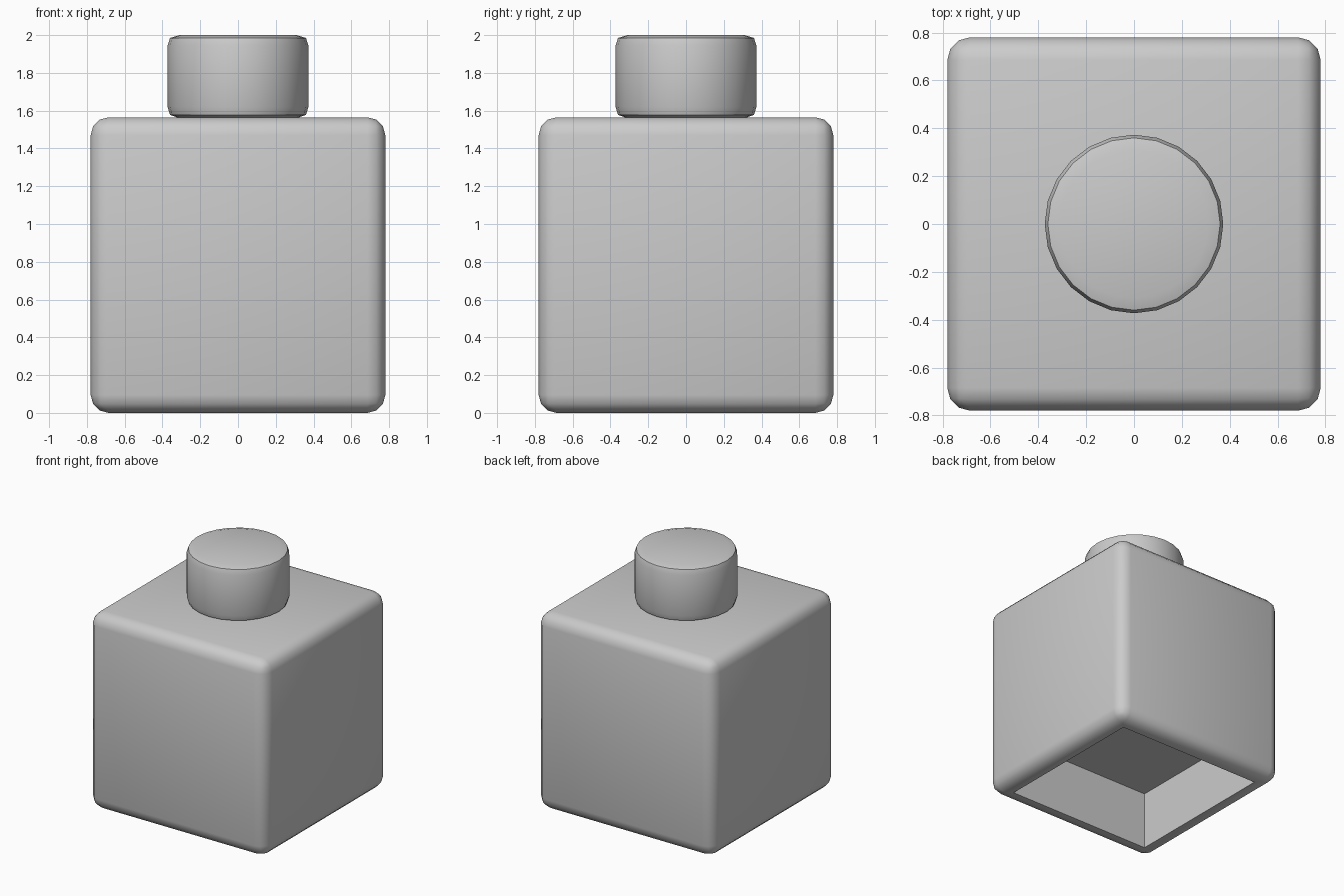
import bpy, bmesh
from math import radians, sin, cos, pi

if "Cube" in bpy.data.objects:
    bpy.data.objects.remove(bpy.data.objects["Cube"])

HALF, HEIGHT, ROUND = 0.78, 1.565, 0.095
OPEN, DEPTH = 0.622, 0.465


def finish(bm, name, angle):
    bmesh.ops.recalc_face_normals(bm, faces=bm.faces)
    mesh = bpy.data.meshes.new(name)
    bm.to_mesh(mesh)
    bm.free()
    obj = bpy.data.objects.new(name, mesh)
    bpy.context.collection.objects.link(obj)
    bpy.ops.object.select_all(action='DESELECT')
    obj.select_set(True)
    bpy.context.view_layer.objects.active = obj
    bpy.ops.object.shade_smooth_by_angle(angle=radians(angle))
    return obj


# Rounded block with a square hollow in the underside
bm = bmesh.new()
bmesh.ops.create_cube(bm, size=1)
for v in bm.verts:
    v.co.x *= 2 * HALF
    v.co.y *= 2 * HALF
    v.co.z = (v.co.z + 0.5) * HEIGHT
bmesh.ops.bevel(bm, geom=bm.edges[:], offset=ROUND, segments=3,
                profile=0.5, affect='EDGES')
bm.normal_update()
bottom = min(bm.faces, key=lambda f: f.calc_center_median().z)
inner = HALF - ROUND
bmesh.ops.inset_region(bm, faces=[bottom], thickness=inner - OPEN)
hollow = bmesh.ops.extrude_face_region(bm, geom=[bottom])["geom"]
if bottom.is_valid:
    bmesh.ops.delete(bm, geom=[bottom], context='FACES_ONLY')
for v in hollow:
    if isinstance(v, bmesh.types.BMVert):
        v.co.z = DEPTH
finish(bm, "block_body", 40)

# Round stud with softened rims, lathed from a short profile
profile = [(0.31, 1.56), (0.36, 1.578), (0.373, 1.62),
           (0.373, 1.945), (0.36, 1.985), (0.31, 2.0)]
N = 24
bm = bmesh.new()
rings = [[bm.verts.new((r * cos(2 * pi * i / N), r * sin(2 * pi * i / N), z))
          for i in range(N)] for r, z in profile]
for a, b in zip(rings, rings[1:]):
    for i in range(N):
        j = (i + 1) % N
        bm.faces.new((a[i], a[j], b[j], b[i]))
bm.faces.new(rings[0][::-1])
bm.faces.new(rings[-1])
finish(bm, "top_stud", 40)
